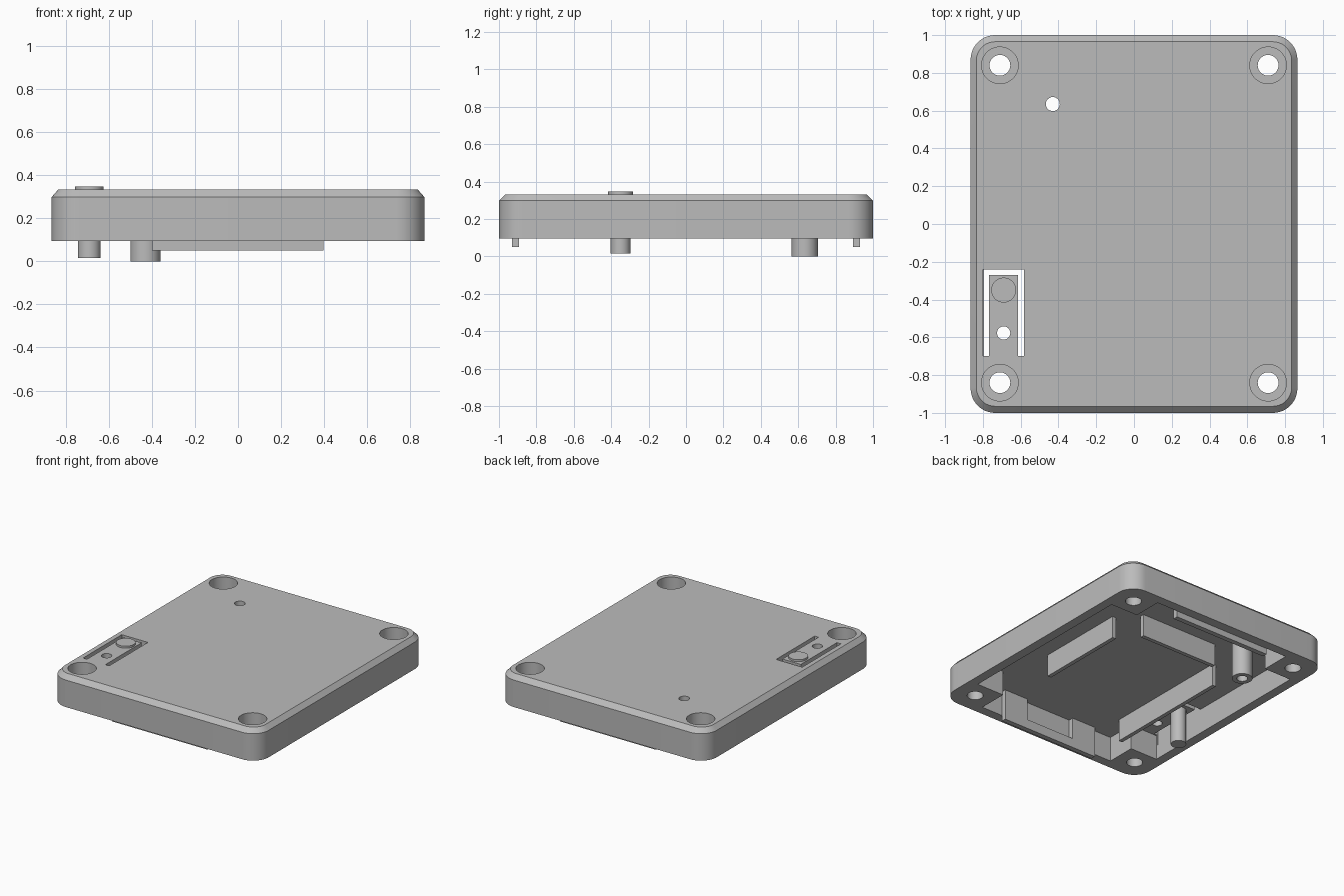
import bpy, bmesh
from math import cos, sin, pi, radians

cube = bpy.data.objects.get("Cube")
if cube:
    bpy.data.objects.remove(cube, do_unlink=True)

# One plain grey plastic
grey = bpy.data.materials.new("grey_plastic")
grey.use_nodes = True
COLOUR = (0.5, 0.5, 0.5, 1)
grey.diffuse_color = COLOUR
grey.node_tree.nodes["Principled BSDF"].inputs["Base Color"].default_value = COLOUR

BASE, SHOULDER, TOP = 0.095, 0.298, 0.332   # rim, chamfer start, top face
CEILING = 0.28                              # underside of the top plate
HX, HY, WALL = 0.865, 1.0, 0.07
SCREW_X, SCREW_Y = 0.71, 0.84
PEG = (-0.43, 0.635)
BUTTON = (-0.69, -0.35)


def loft(name, rings):
    """Closed solid through a stack of (outline, height) rings."""
    bm = bmesh.new()
    loops = [[bm.verts.new((x, y, z)) for x, y in outline] for outline, z in rings]
    for a, b in zip(loops, loops[1:]):
        for i in range(len(a)):
            j = (i + 1) % len(a)
            bm.faces.new((a[i], a[j], b[j], b[i]))
    bm.faces.new(loops[0])
    bm.faces.new(loops[-1])
    bmesh.ops.recalc_face_normals(bm, faces=bm.faces[:])
    mesh = bpy.data.meshes.new(name)
    bm.to_mesh(mesh)
    bm.free()
    mesh.materials.append(grey)
    ob = bpy.data.objects.new(name, mesh)
    bpy.context.collection.objects.link(ob)
    return ob


def prism(name, outline, z0, z1):
    return loft(name, [(outline, z0), (outline, z1)])


def box(name, x0, x1, y0, y1, z0, z1):
    return prism(name, [(x0, y0), (x1, y0), (x1, y1), (x0, y1)], z0, z1)


def rod(name, centre, r, z0, z1, sides=48):
    ring = [(centre[0] + r * cos(2 * pi * i / sides),
             centre[1] + r * sin(2 * pi * i / sides)) for i in range(sides)]
    return prism(name, ring, z0, z1)


def rounded(hx, hy, r, steps=12):
    pts = []
    for k, (sx, sy) in enumerate([(1, 1), (-1, 1), (-1, -1), (1, -1)]):
        for i in range(steps + 1):
            a = (k + i / steps) * pi / 2
            pts.append((sx * (hx - r) + r * cos(a), sy * (hy - r) + r * sin(a)))
    return pts


def activate(ob):
    bpy.ops.object.select_all(action='DESELECT')
    ob.select_set(True)
    bpy.context.view_layer.objects.active = ob


def cut(ob, cutter):
    cutter.hide_render = True
    mod = ob.modifiers.new("cut", 'BOOLEAN')
    mod.operation, mod.solver, mod.object = 'DIFFERENCE', 'EXACT', cutter
    activate(ob)
    bpy.ops.object.modifier_apply(modifier=mod.name)
    bpy.data.objects.remove(cutter, do_unlink=True)


def smooth(ob):
    activate(ob)
    bpy.ops.object.shade_smooth_by_angle(angle=radians(30))


# Case shell with rounded corners and a chamfered top edge
outer = rounded(HX, HY, 0.13)
case = loft("case_shell", [(outer, BASE), (outer, SHOULDER),
                           (rounded(HX - 0.03, HY - 0.035, 0.1), TOP)])

# Hollow underside, leaving a square boss in each corner
ix, iy, bx, by = HX - WALL, HY - WALL, 0.57, 0.71
quarter = [(ix, by), (bx, by), (bx, iy)]
cavity = (quarter + [(-x, y) for x, y in reversed(quarter)]
          + [(-x, -y) for x, y in quarter] + [(x, -y) for x, y in reversed(quarter)])
cut(case, prism("cavity_cutter", cavity, 0, CEILING))

# Counterbored screw holes
for sx in (-1, 1):
    for sy in (-1, 1):
        c = (sx * SCREW_X, sy * SCREW_Y)
        cut(case, rod("screw_cutter", c, 0.055, 0, 0.5))
        cut(case, rod("counterbore_cutter", c, 0.097, TOP - 0.12, 0.5))

# U-shaped slot that frees the button tongue, and two small holes
slot = [(-0.8, -0.7), (-0.767, -0.7), (-0.767, -0.27), (-0.614, -0.27),
        (-0.614, -0.7), (-0.582, -0.7), (-0.582, -0.24), (-0.8, -0.24)]
cut(case, prism("slot_cutter", slot, 0.2, 0.5))
cut(case, rod("light_hole_cutter", (BUTTON[0], -0.577), 0.035, 0.2, 0.5))
cut(case, rod("peg_hole_cutter", PEG, 0.037, 0.2, 0.5))
smooth(case)

# Hollow peg under the small hole
peg = rod("hollow_peg", PEG, 0.07, 0, CEILING)
cut(peg, rod("peg_bore_cutter", PEG, 0.037, -0.1, 0.5))
smooth(peg)

# Button cap above the tongue and its plunger below
smooth(rod("button_cap", BUTTON, 0.066, TOP, 0.347))
smooth(rod("button_plunger", BUTTON, 0.053, 0.015, CEILING))

# Ribs that hold the board
RIB = 0.115
box("left_rib", 0.45, 0.48, -0.345, 0.345, RIB, CEILING)
box("right_rib", -0.49, -0.46, -0.71, 0.285, RIB, CEILING)
box("back_rib", -0.3, 0.335, 0.47, 0.5, RIB, CEILING)

# Snap lips along the front and back walls, each with two legs
for side, s in (("front", -1), ("back", 1)):
    y0, y1 = sorted((s * 0.893, s * iy))
    box(side + "_lip", -0.4, 0.397, y0, y1, 0.05, 0.12)
    for x0 in (-0.4, 0.2):
        box(side + "_lip_leg", x0, x0 + 0.197, y0, y1, 0.12, CEILING)
